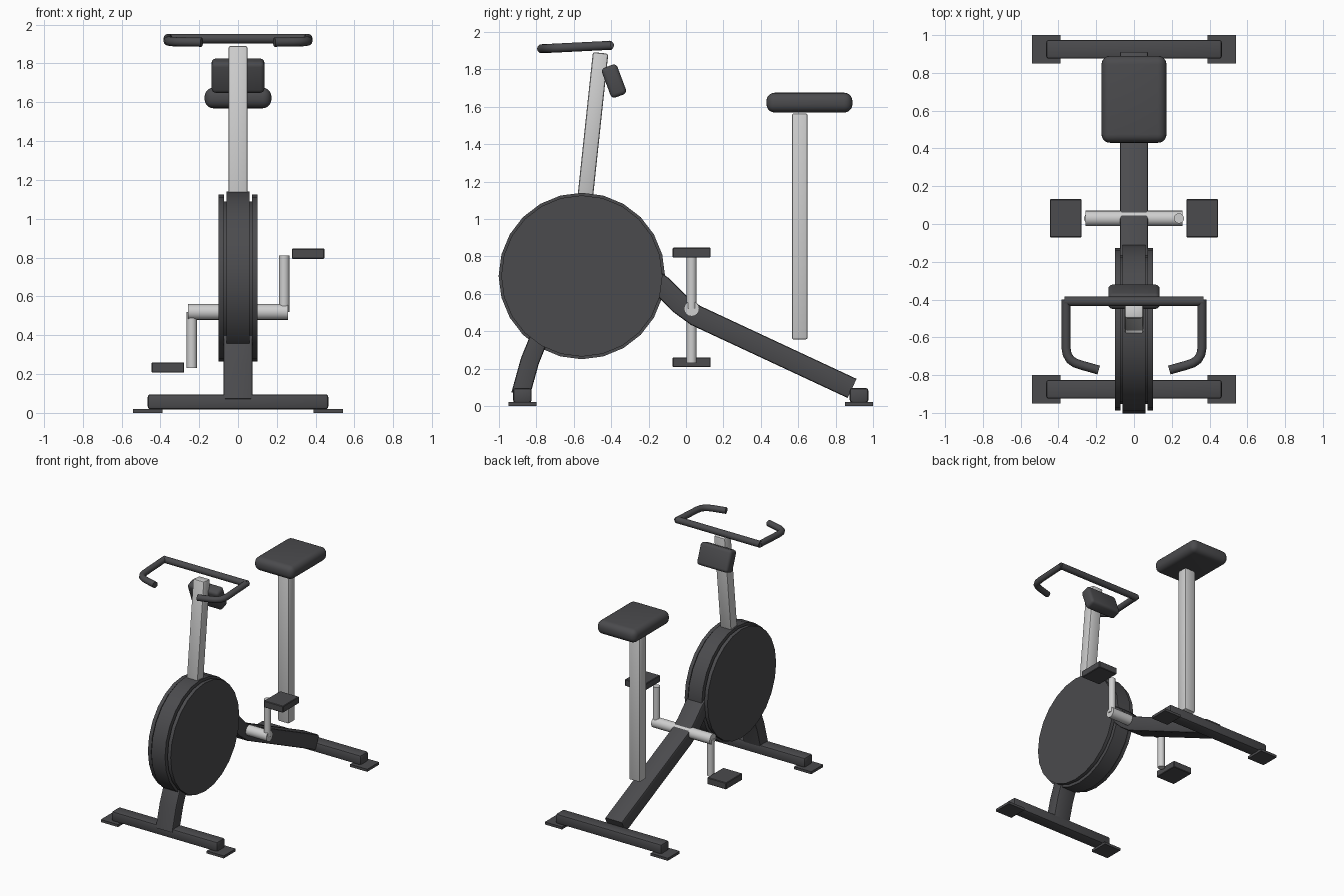
import bpy, bmesh, math
from mathutils import Vector, Matrix

if "Cube" in bpy.data.objects:
    bpy.data.objects.remove(bpy.data.objects["Cube"], do_unlink=True)


def material(name, rgb):
    m = bpy.data.materials.new(name)
    m.use_nodes = True
    color = (*rgb, 1)
    m.diffuse_color = color
    node = next(n for n in m.node_tree.nodes if n.type == "BSDF_PRINCIPLED")
    node.inputs["Base Color"].default_value = color
    node.inputs["Roughness"].default_value = 0.6
    return m


DARK = material("charcoal", (0.07, 0.07, 0.075))
LIGHT = material("light_grey", (0.62, 0.62, 0.62))


def finish(name, bm, mat, bevel=0, segments=1):
    """Bevel, shade and link a bmesh as a named object."""
    if bevel:
        bmesh.ops.bevel(bm, geom=bm.edges[:], offset=bevel, segments=segments,
                        profile=0.5, affect="EDGES", clamp_overlap=True)
    bmesh.ops.recalc_face_normals(bm, faces=bm.faces[:])
    mesh = bpy.data.meshes.new(name)
    bm.to_mesh(mesh)
    bm.free()
    mesh.materials.append(mat)
    ob = bpy.data.objects.new(name, mesh)
    bpy.context.collection.objects.link(ob)
    bpy.ops.object.select_all(action="DESELECT")
    ob.select_set(True)
    bpy.context.view_layer.objects.active = ob
    bpy.ops.object.shade_smooth_by_angle(angle=math.radians(35))
    return ob


def box(name, center, size, mat, bevel=0, segments=1, tilt=0):
    bm = bmesh.new()
    m = (Matrix.Translation(center) @ Matrix.Rotation(tilt, 4, "X")
         @ Matrix.Diagonal((*size, 1)))
    bmesh.ops.create_cube(bm, size=1, matrix=m)
    return finish(name, bm, mat, bevel, segments)


def rod(name, start, end, radius, mat, sides=16):
    start, end = Vector(start), Vector(end)
    axis = end - start
    m = (Matrix.Translation((start + end) / 2)
         @ axis.to_track_quat("Z", "Y").to_matrix().to_4x4())
    bm = bmesh.new()
    bmesh.ops.create_cone(bm, cap_ends=True, segments=sides, radius1=radius,
                          radius2=radius, depth=axis.length, matrix=m)
    return finish(name, bm, mat)


def beam(name, path, thickness, half_width, mat, bevel):
    """Bent rectangular tube following a path in the y-z plane."""
    pts = [Vector(p) for p in path]
    upper, lower = [], []
    for i, p in enumerate(pts):
        d = (pts[min(i + 1, len(pts) - 1)] - pts[max(i - 1, 0)]).normalized()
        n = Vector((-d.y, d.x)) * thickness / 2
        upper.append(p + n)
        lower.append(p - n)
    bm = bmesh.new()
    rings = []
    for u, l in zip(upper, lower):
        rings.append([bm.verts.new((x, q.x, q.y)) for x, q in
                      ((-half_width, u), (half_width, u),
                       (half_width, l), (-half_width, l))])
    for a, b in zip(rings, rings[1:]):
        for k in range(4):
            j = (k + 1) % 4
            bm.faces.new((a[k], a[j], b[j], b[k]))
    bm.faces.new(rings[0])
    bm.faces.new(rings[-1][::-1])
    long_edges = [bm.edges.get((a[k], b[k]))
                  for a, b in zip(rings, rings[1:]) for k in range(4)]
    bmesh.ops.bevel(bm, geom=long_edges, offset=bevel, segments=2,
                    profile=0.5, affect="EDGES", clamp_overlap=True)
    return finish(name, bm, mat)


def tube(name, points, radius, mat, sides=12):
    """Round tube swept along a path."""
    pts = [Vector(p) for p in points]
    bm = bmesh.new()
    rings = []
    for i, p in enumerate(pts):
        d = (pts[min(i + 1, len(pts) - 1)] - pts[max(i - 1, 0)]).normalized()
        side = d.cross(Vector((0, 0, 1))).normalized()
        up = side.cross(d)
        ring = []
        for k in range(sides):
            a = math.tau * k / sides
            ring.append(bm.verts.new(
                p + radius * (math.cos(a) * side + math.sin(a) * up)))
        rings.append(ring)
    for a, b in zip(rings, rings[1:]):
        for k in range(sides):
            j = (k + 1) % sides
            bm.faces.new((a[k], a[j], b[j], b[k]))
    bm.faces.new(rings[0])
    bm.faces.new(rings[-1][::-1])
    return finish(name, bm, mat)


# Floor bars with foot plates
for end, y in (("front", -0.875), ("rear", 0.925)):
    box(end + "_floor_bar", (0, y, 0.057), (0.93, 0.1, 0.078), DARK, 0.014, 2)
    for side, s in (("left", 1), ("right", -1)):
        box(f"{end}_{side}_foot_plate", (s * 0.465, y, 0.01),
            (0.15, 0.15, 0.02), DARK)

# Frame
beam("main_beam", [(-0.32, 0.77), (-0.127, 0.64), (-0.035, 0.548),
                   (0.05, 0.485), (0.888, 0.094)], 0.113, 0.075, DARK, 0.012)
beam("front_leg", [(-0.885, 0.06), (-0.835, 0.24), (-0.795, 0.34),
                   (-0.7, 0.48)], 0.1, 0.075, DARK, 0.012)

# Flywheel: rim drum, recessed core and side discs
WY, WZ = -0.557, 0.695
for name, half, radius in (("flywheel_drum", 0.06, 0.445),
                           ("flywheel_core", 0.08, 0.395)):
    rod(name, (-half, WY, WZ), (half, WY, WZ), radius, DARK, 24)
for side, s in (("left", 1), ("right", -1)):
    rod(side + "_flywheel_disc", (s * 0.072, WY, WZ), (s * 0.1, WY, WZ),
        0.431, DARK, 24)

# Handlebar post and seat post
box("handlebar_post", (0, -0.499, 1.49), (0.098, 0.083, 0.8), LIGHT,
    0.012, 2, -0.106)
box("seat_post", (0, 0.608, 0.96), (0.098, 0.085, 1.21), LIGHT, 0.012, 2)

# Seat and console
box("seat", (0, 0.66, 1.622), (0.344, 0.46, 0.106), DARK, 0.045, 5)
box("console", (0, -0.385, 1.737), (0.272, 0.088, 0.17), DARK, 0.022, 3,
    math.radians(20.5))

# Handlebar
rod("handlebar_crossbar", (-0.368, -0.41, 1.928), (0.368, -0.41, 1.928),
    0.025, DARK)
for side, s in (("left", 1), ("right", -1)):
    outline = [(0.36, -0.4), (0.36, -0.655), (0.354, -0.69), (0.338, -0.718),
               (0.312, -0.736), (0.28, -0.747), (0.187, -0.773)]
    tube(side + "_handlebar_grip",
         [(s * x, y, 1.928 + 0.05 * (y + 0.41)) for x, y in outline],
         0.024, DARK)

# Crank axle, arms and pedals
CY, CZ = 0.03, 0.52
rod("crank_axle", (-0.257, CY, CZ), (0.257, CY, CZ), 0.041, LIGHT)
for side, s in (("left", 1), ("right", -1)):
    rod(side + "_crank_arm", (s * 0.238, CY, CZ),
        (s * 0.238, CY, CZ + s * 0.29), 0.027, LIGHT)
    box(side + "_pedal", (s * 0.361, CY, 0.527 + s * 0.293),
        (0.168, 0.203, 0.053), DARK, 0.004)
